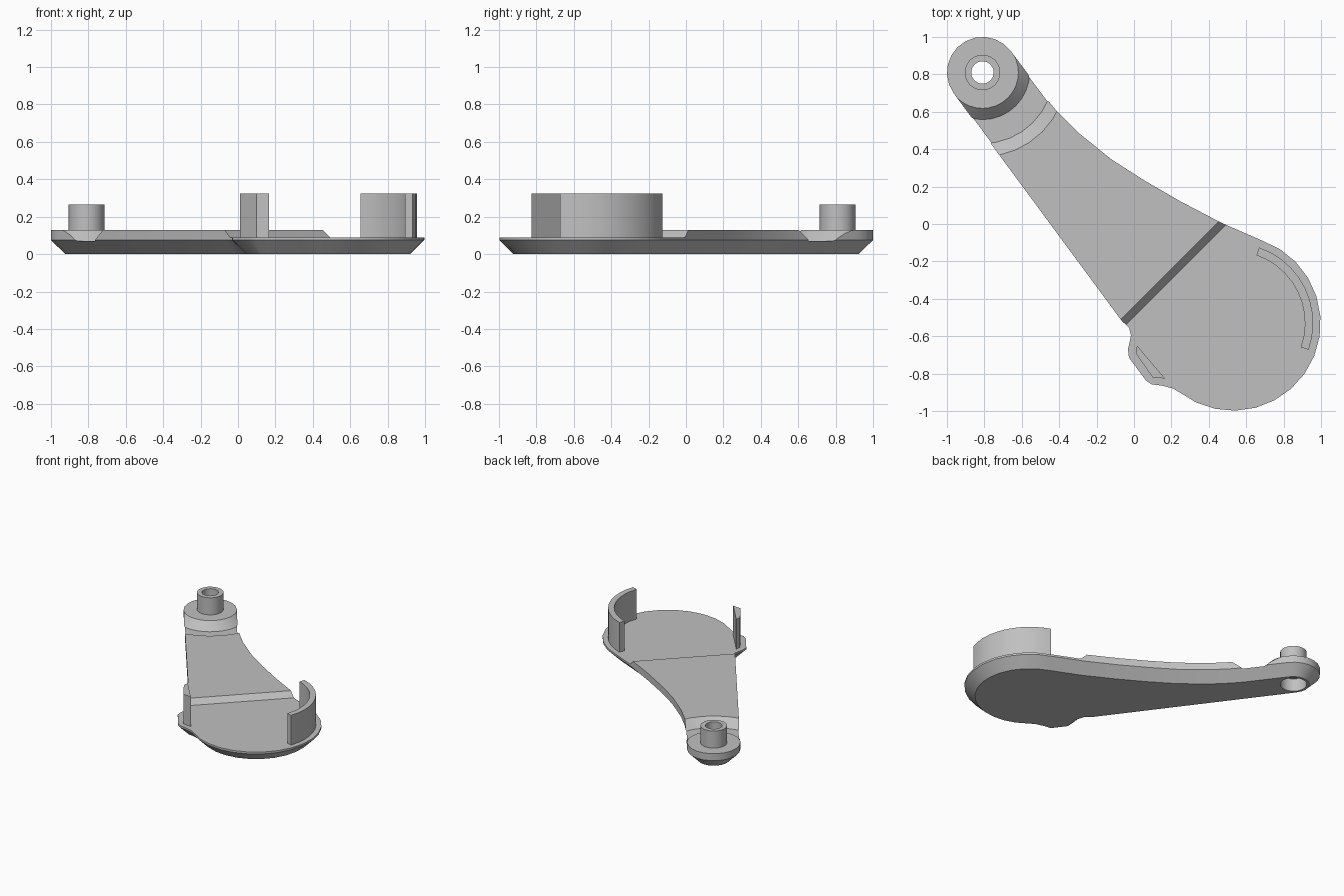
import bpy, bmesh
from math import sin, cos, radians, pi
from mathutils import Vector

cube = bpy.data.objects.get("Cube")
if cube:
    bpy.data.objects.remove(cube, do_unlink=True)

grey = bpy.data.materials.new("mid grey")
grey.use_nodes = True
grey.diffuse_color = (0.53, 0.53, 0.53, 1)
grey.node_tree.nodes["Principled BSDF"].inputs["Base Color"].default_value = (0.53, 0.53, 0.53, 1)

PIVOT = Vector((-0.81, 0.81))
DISC = Vector((0.53, -0.53))


def arc(centre, r, start, end, steps):
    """Points on an arc, angles in degrees."""
    angles = [radians(start + (end - start) * i / steps) for i in range(steps + 1)]
    return [centre + Vector((cos(a), sin(a))) * r for a in angles]


def inset(points, d):
    """Mitred inward offset of a clockwise outline."""
    out = []
    for i, p in enumerate(points):
        a = (p - points[i - 1]).normalized()
        b = (points[(i + 1) % len(points)] - p).normalized()
        na, nb = Vector((a.y, -a.x)), Vector((b.y, -b.x))
        out.append(p + (na + nb) * d / (1 + na.dot(nb)))
    return out


def new_object(name, bm):
    bmesh.ops.recalc_face_normals(bm, faces=bm.faces[:])
    mesh = bpy.data.meshes.new(name)
    bm.to_mesh(mesh)
    bm.free()
    obj = bpy.data.objects.new(name, mesh)
    bpy.context.collection.objects.link(obj)
    return obj


def bridge(bm, a, b):
    for i in range(len(a)):
        j = (i + 1) % len(a)
        bm.faces.new((a[i], a[j], b[j], b[i]))


def loft(name, sections):
    """Stack of (outline, z) sections, capped at both ends."""
    bm = bmesh.new()
    rings = [[bm.verts.new((p.x, p.y, z)) for p in pts] for pts, z in sections]
    for a, b in zip(rings, rings[1:]):
        bridge(bm, a, b)
    bm.faces.new(rings[0])
    bm.faces.new(rings[-1])
    return new_object(name, bm)


def lathe(name, profile, sides):
    """Closed (radius, z) profile turned about the pivot."""
    bm = bmesh.new()
    rings = []
    for i in range(sides):
        a = 2 * pi * i / sides
        rings.append([bm.verts.new((PIVOT.x + r * cos(a), PIVOT.y + r * sin(a), z))
                      for r, z in profile])
    for i in range(sides):
        bridge(bm, rings[i - 1], rings[i])
    return new_object(name, bm)


def activate(obj):
    bpy.ops.object.select_all(action='DESELECT')
    obj.select_set(True)
    bpy.context.view_layer.objects.active = obj


def cut(obj, cutter):
    cutter.hide_render = True
    mod = obj.modifiers.new("cut", 'BOOLEAN')
    mod.operation = 'DIFFERENCE'
    mod.solver = 'EXACT'
    mod.object = cutter
    activate(obj)
    bpy.ops.object.modifier_apply(modifier=mod.name)
    bpy.data.objects.remove(cutter, do_unlink=True)


def finish(obj):
    obj.data.materials.clear()
    obj.data.materials.append(grey)
    activate(obj)
    bpy.ops.object.shade_smooth_by_angle(angle=radians(28))


# Lever plate: round pivot end, curved arm edge, disc end, small side bump
edge = [(-0.46, 0.66), (-0.41, 0.60), (-0.3, 0.49), (-0.12, 0.345), (0.06, 0.23),
        (0.25, 0.12), (0.47, 0.005)]
bump = [(0.21, -0.88), (0.15, -0.864), (0.096, -0.858), (0.064, -0.837), (-0.027, -0.714),
        (-0.032, -0.67), (-0.016, -0.596), (-0.027, -0.553), (-0.064, -0.52)]
outline = (arc(PIVOT, 0.19, 216, 37, 11) + [Vector(p) for p in edge]
           + arc(DISC, 0.468, 71, -115, 14) + [Vector(p) for p in bump])
plate = loft("lever_plate", [(inset(outline, 0.075), 0), (outline, 0.075), (outline, 0.13)])

# Lowered disc floor with a sloped step across the arm
bm = bmesh.new()
along, across = Vector((1, -1, 0)).normalized(), Vector((1, 1, 0)).normalized()
ends = []
for side in (-1.5, 1.5):
    ends.append([bm.verts.new(along * d + across * side + Vector((0, 0, z)))
                 for d, z in ((0.243, 0.2), (0.35, 0.09), (2, 0.09), (2, 0.2))])
bridge(bm, *ends)
for e in ends:
    bm.faces.new(e)
cut(plate, new_object("step_cutter", bm))

# Sloped groove around the pivot boss, then the counterbore below it
cut(plate, lathe("groove_cutter", [(0.122, 0.2), (0.252, 0.07), (0.38, 0.07), (0.532, 0.2)], 32))
cut(plate, loft("bore_cutter", [(arc(PIVOT, 0.095, 0, 345, 23), -0.1),
                                (arc(PIVOT, 0.095, 0, 345, 23), 0.1)]))
cut(plate, loft("hole_cutter", [(arc(PIVOT, 0.06, 0, 345, 23), 0.05),
                                (arc(PIVOT, 0.06, 0, 345, 23), 0.3)]))
finish(plate)

# Hollow pivot tube
finish(lathe("pivot_tube", [(0.06, 0.13), (0.095, 0.13), (0.095, 0.265), (0.06, 0.265)], 24))

# Curved guard wall on the disc rim
wall = arc(DISC, 0.428, 71, -19.5, 10) + arc(DISC, 0.384, -19.5, 71, 10)
finish(loft("guard_wall", [(wall, 0.09), (wall, 0.325)]))

# Small stop post by the bump
post = [Vector(p) for p in ((0.016, -0.65), (0.166, -0.826), (0.10, -0.82),
                            (0.04, -0.735), (0.01, -0.69))]
finish(loft("stop_post", [(post, 0.09), (post, 0.325)]))
